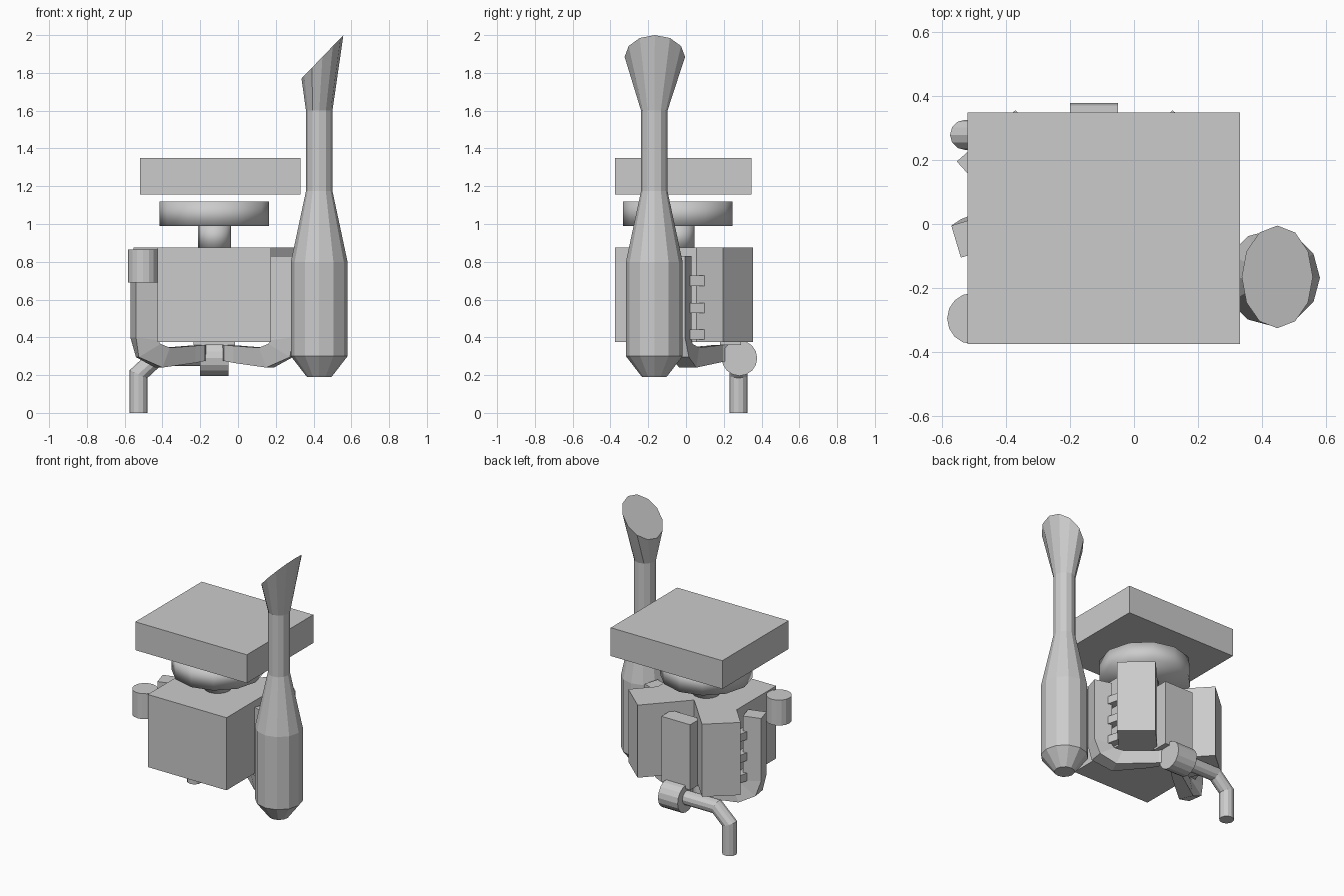
import bpy, bmesh, math
from mathutils import Vector

if "Cube" in bpy.data.objects:
    bpy.data.objects.remove(bpy.data.objects["Cube"])

CX = -0.125  # engine centre line


def finish(name, bm, smooth=None):
    bmesh.ops.recalc_face_normals(bm, faces=bm.faces)
    me = bpy.data.meshes.new(name)
    bm.to_mesh(me)
    bm.free()
    ob = bpy.data.objects.new(name, me)
    bpy.context.collection.objects.link(ob)
    if smooth:
        for p in me.polygons:
            p.use_smooth = True
    return ob


def loft(name, rings, smooth=False):
    """Skin a list of point rings and cap both ends."""
    bm = bmesh.new()
    vs = [[bm.verts.new(p) for p in r] for r in rings]
    n = len(vs[0])
    for a, b in zip(vs, vs[1:]):
        for i in range(n):
            j = (i + 1) % n
            bm.faces.new((a[i], a[j], b[j], b[i]))
    bm.faces.new(vs[0])
    bm.faces.new(vs[-1])
    return finish(name, bm, smooth)


def ring(x, y, z, rx, ry=None, n=12, slope=0):
    ry = ry or rx
    return [(x + rx * math.cos(a), y + ry * math.sin(a), z + slope * math.cos(a))
            for a in (2 * math.pi * i / n for i in range(n))]


def prism(name, pts, z0, z1):
    return loft(name, [[(x, y, z) for x, y in pts] for z in (z0, z1)])


def rect(x0, x1, y0, y1):
    return [(x0, y0), (x1, y0), (x1, y1), (x0, y1)]


def sweep(name, path, side, section, smooth=False):
    """Sweep a 2D section along a path with mitred joints."""
    path = [Vector(p) for p in path]
    u = Vector(side).normalized()
    t0 = (path[1] - path[0]).normalized()
    v = t0.cross(u)
    cur = [path[0] + u * a + v * b for a, b in section]
    rings = [cur]
    for i in range(1, len(path)):
        d = (path[i] - path[i - 1]).normalized()
        d2 = (path[i + 1] - path[i]).normalized() if i + 1 < len(path) else d
        nrm = (d + d2).normalized()
        cur = [p + d * ((path[i] - p).dot(nrm) / d.dot(nrm)) for p in cur]
        rings.append(cur)
    return loft(name, rings, smooth)


# Engine block: wide crankcase with two angled cylinder banks
half = [(0.30, -0.375), (0.30, 0.055), (0.428, 0.195), (0.245, 0.355)]
outline = ([(CX + x, y) for x, y in half] + [(CX, 0.09)]
           + [(CX - x, y) for x, y in reversed(half)])
prism("engine_block", outline, 0.375, 0.875)

# Intake plenum between the banks
prism("plenum", rect(CX - 0.11, CX + 0.11, 0.18, 0.29), 0.36, 0.81)

# Air intake dish, its neck and the cover above
loft("intake_neck", [ring(CX, -0.043, z, 0.087, n=16) for z in (0.87, 1.0)], True)
loft("intake_dish", [ring(CX, -0.043, z, 0.29) for z in (0.99, 1.12)], True)
prism("top_cover", rect(-0.52, 0.33, -0.375, 0.348), 1.155, 1.35)

# Manifolds and their ports on both sides
for s, label in ((-1, "left"), (1, "right")):
    def at(x, y, z):
        return (CX + s * x, y, z)
    # upright log
    log = [(0.445, -0.005), (0.415, -0.105), (0.30, -0.07), (0.33, 0.03)]
    low = [0.40, 0.40, 0.385, 0.385]
    bend = [(0.415, 0.015, 0.295), (0.40, -0.085, 0.295),
            (0.285, -0.065, 0.365), (0.315, 0.035, 0.365)]
    under = [(0.315, 0.055, 0.24), (0.275, -0.035, 0.24),
             (0.235, -0.02, 0.345), (0.275, 0.07, 0.345)]
    elbow = [(0.085, 0.195, 0.27), (0.10, 0.105, 0.265),
             (0.10, 0.105, 0.355), (0.085, 0.195, 0.36)]
    end = [(0.04, 0.25, 0.275), (0.05, 0.15, 0.275),
           (0.05, 0.15, 0.36), (0.04, 0.25, 0.36)]
    loft(label + "_manifold", [[at(x, y, 0.83) for x, y in log],
                               [at(x, y, z) for (x, y), z in zip(log, low)]]
         + [[at(*p) for p in r] for r in (bend, under, elbow, end)])
    # three port stubs joining the log to the bank
    for i, z in enumerate((0.415, 0.555, 0.70)):
        port = [(0.365, -0.01), (0.30, -0.02), (0.29, 0.06), (0.335, 0.11)]
        prism(f"{label}_port_{i + 1}", [at(x, y, 0)[:2] for x, y in port],
              z - 0.027, z + 0.027)

# Collector drum at the back
circle = [(math.cos(2 * math.pi * i / 16), math.sin(2 * math.pi * i / 16)) for i in range(16)]
sweep("collector_drum", [(CX - 0.075, 0.283, 0.29), (CX + 0.075, 0.283, 0.29)],
      (0, 1, 0), [(0.094 * a, 0.094 * b) for a, b in circle])

# Bent outlet pipe down to the ground
c12 = [(0.047 * math.cos(math.pi * i / 6), 0.047 * math.sin(math.pi * i / 6)) for i in range(12)]
sweep("outlet_pipe", [(-0.527, 0.278, 0), (-0.527, 0.278, 0.205),
                      (-0.43, 0.278, 0.295), (-0.18, 0.278, 0.295)], (1, 0, 0), c12)

# Side canister
loft("canister", [ring(-0.503, -0.295, z, 0.08, n=16) for z in (0.69, 0.865)])

# Tall exhaust stack with slanted, flared mouth
stack = [(0.19, 0.065), (0.30, 0.15), (0.80, 0.15), (1.175, 0.07), (1.60, 0.07)]
loft("exhaust_stack", [ring(0.43, -0.168, z, r) for z, r in stack]
     + [ring(0.447, -0.165, 1.885, 0.111, 0.16, slope=0.115)])
